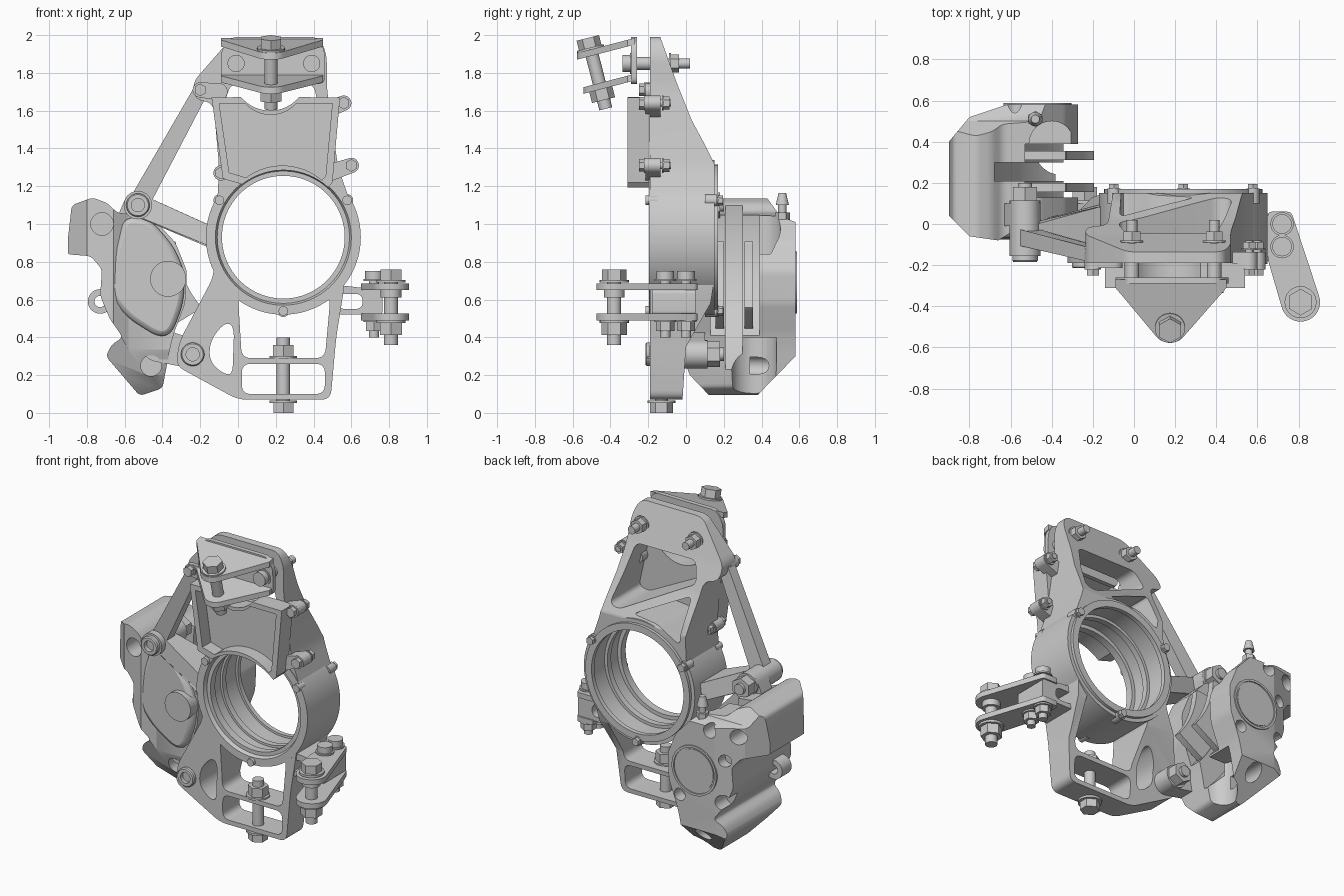
import bpy, bmesh
from math import sin, cos, radians, pi
from mathutils import Vector as V, Matrix

if "Cube" in bpy.data.objects:
    bpy.data.objects.remove(bpy.data.objects["Cube"])

HUB = (0.24, 0.93)


def finish(name, bm):
    bmesh.ops.remove_doubles(bm, verts=bm.verts, dist=1e-5)
    bmesh.ops.recalc_face_normals(bm, faces=bm.faces)
    me = bpy.data.meshes.new(name)
    bm.to_mesh(me)
    bm.free()
    ob = bpy.data.objects.new(name, me)
    bpy.context.collection.objects.link(ob)
    return ob


def arc(cx, cy, r, a0, a1, n=16):
    return [(cx + r * cos(radians(a0 + (a1 - a0) * i / n)),
             cy + r * sin(radians(a0 + (a1 - a0) * i / n))) for i in range(n + 1)]


def fillet(pts, r, n=6):
    out = []
    for i, p in enumerate(pts):
        p, a, b = V(p), V(pts[i - 1]), V(pts[(i + 1) % len(pts)])
        s = p + (a - p).normalized() * min(r, (a - p).length * .48)
        e = p + (b - p).normalized() * min(r, (b - p).length * .48)
        out += [tuple(s * (1 - t) ** 2 + p * 2 * t * (1 - t) + e * t * t)
                for t in [k / n for k in range(n + 1)]]
    return out


def prism(name, pts, t0, t1, axis='y', bevel=0):
    put = {'x': lambda a, b, t: (t, a, b), 'y': lambda a, b, t: (a, t, b),
           'z': lambda a, b, t: (a, b, t)}[axis]
    bm = bmesh.new()
    lo = [bm.verts.new(put(*p, t0)) for p in pts]
    hi = [bm.verts.new(put(*p, t1)) for p in pts]
    bm.faces.new(lo)
    bm.faces.new(hi)
    for i in range(len(pts)):
        bm.faces.new((lo[i - 1], lo[i], hi[i], hi[i - 1]))
    ob = finish(name, bm)
    if bevel:
        m = ob.modifiers.new('edge', 'BEVEL')
        m.width, m.segments, m.angle_limit = bevel, 2, radians(50)
    return ob


def bar(name, a, b, ra, rb, ya, yb, ta, tb):
    """Tapered round-ended strut between two points in the front plane."""
    d = V(b) - V(a)
    ang = V((1, 0)).angle_signed(d) * -180 / pi
    ends = [(p, ya, ta) for p in arc(*a, ra, ang + 90, ang + 270)]
    ends += [(p, yb, tb) for p in arc(*b, rb, ang - 90, ang + 90)]
    ob = prism(name, [e[0] for e in ends], 0, 1)
    n = len(ends)
    for i, v in enumerate(ob.data.vertices):
        _, y, t = ends[i % n]
        v.co.y = y + t * v.co.y
    return ob


def cyl(bm, p, q, r, n=24, r2=None):
    p, q = V(p), V(q)
    m = Matrix.Translation((p + q) / 2) @ (q - p).to_track_quat('Z', 'Y').to_matrix().to_4x4()
    bmesh.ops.create_cone(bm, cap_ends=True, segments=n, radius1=r,
                          radius2=r if r2 is None else r2, depth=(q - p).length, matrix=m)


def rod(name, p, q, r, n=32, r2=None):
    bm = bmesh.new()
    cyl(bm, p, q, r, n, r2)
    return finish(name, bm)


def bolt(name, p, q, r, nut=None, sides=6):
    """Head at p, tip at q; nut is the distance from p to the nut."""
    p, q = V(p), V(q)
    d = (q - p).normalized()
    bm = bmesh.new()
    cyl(bm, p, p + d * r * 1.5, r * 1.75, sides)
    cyl(bm, p + d * r * 1.5, p + d * r * 1.9, r * 2.1)
    cyl(bm, p + d * r, q, r)
    if nut:
        cyl(bm, p + d * (nut - r * .4), p + d * nut, r * 2.1)
        cyl(bm, p + d * nut, p + d * (nut + r * 1.7), r * 1.8, 6)
    return finish(name, bm)


def lathe(name, x, z, prof, n=64):
    """Closed (radius, y) profile spun about a y-parallel axis."""
    bm = bmesh.new()
    rings = [[bm.verts.new((x + r * cos(2 * pi * i / n), y, z + r * sin(2 * pi * i / n)))
              for r, y in prof] for i in range(n)]
    for i in range(n):
        for j in range(len(prof)):
            bm.faces.new((rings[i - 1][j - 1], rings[i - 1][j], rings[i][j], rings[i][j - 1]))
    return finish(name, bm)


def boolean(ob, cutter, op='DIFFERENCE'):
    m = ob.modifiers.new('cut', 'BOOLEAN')
    m.operation, m.object, m.solver = op, cutter, 'EXACT'
    bpy.context.view_layer.objects.active = ob
    bpy.ops.object.modifier_apply(modifier=m.name)
    bpy.data.objects.remove(cutter)


# Upright: front outline trimmed by the side profile, then opened up
upright = prism('upright', fillet([
    (-.03, 1.99), (.43, 1.99), (.47, 1.9), (.47, 1.72), (.53, 1.3), (.6, 1.1), (.56, .65),
    (.52, .4), (.49, .07), (0, .07), (-.33, .25), (-.31, .38), (-.13, .72), (-.1, 1.3),
    (-.13, 1.64), (-.23, 1.66), (-.24, 1.75)], .05), -.19, .2)
boolean(upright, prism('side_trim', [
    (-.19, 0), (-.02, .05), (0, .35), (.13, .58), (.15, .7), (.15, 1.32), (.1, 1.42),
    (.03, 1.55), (-.05, 1.75), (-.14, 2), (-.19, 2)], -1, 1, 'x'), 'INTERSECT')
for pts, r in [
        ([(.02, .29), (.46, .29), (.49, .62), (0, .62)], .05),
        ([(.02, .1), (.46, .1), (.46, .26), (.02, .26)], .05),
        ([(-.03, .18), (-.15, .26), (-.15, .38), (-.07, .48), (-.02, .46)], .07),
        ([(-.04, 1.74), (.4, 1.74), (.48, 1.38), (.41, 1.36), (-.08, 1.61)], .04),
        ([(-.07, 1.54), (-.06, 1.25), (.1, 1.34), (.3, 1.36)], .04)]:
    boolean(upright, prism('window_cut', fillet(pts, r), -.5, .5))
boolean(upright, rod('bore_cut', (.24, -.5, .93), (.24, .5, .93), .385, 64))

# Bearing housing with stepped bore, and its rear retaining ring
lathe('bearing_housing', *HUB, [
    (.41, -.195), (.36, -.195), (.35, -.17), (.325, -.17), (.325, -.12), (.35, -.12), (.35, -.03),
    (.335, -.03), (.335, .01), (.355, .01), (.355, .15), (.41, .15)], 96)
lathe('retaining_ring', *HUB, [(.385, .14), (.34, .14), (.34, .17), (.385, .17)], 96)
for a in (30, 150, 270):
    x, z = HUB[0] + .39 * cos(radians(a)), HUB[1] + .39 * sin(radians(a))
    rod('ring_bolt_boss', (x, .1, z), (x, .165, z), .032)
    bolt('ring_bolt', (x, .195, z), (x, .1, z), .015)
    rod('ring_bolt_tip', (x, -.215, z), (x, -.15, z), .025)

# Struts carrying the brake caliper
bar('upper_strut', (-.2, 1.7), (-.53, 1.1), .04, .055, -.18, -.1, .07, .08)
strut = bar('lower_strut', (-.13, .925), (-.53, 1.1), .055, .06, -.18, -.1, .28, .09)
boolean(strut, rod('bore_cut', (.24, -.5, .93), (.24, .5, .93), .385, 64))

# Duct tray on the front, with a notched top and arched bottom
tray = [(-.14, 1.67)] + arc(.17, 1.8, .2, 220, 320) + [(.54, 1.67), (.5, 1.22)] \
    + arc(*HUB, .355, 48, 128) + [(-.08, 1.24)]
duct = prism('duct_tray', tray, -.31, -.19)
boolean(duct, prism('tray_cut', [(.2 + (x - .2) * .88, 1.45 + (z - 1.45) * .85) for x, z in tray],
                    -.4, -.22))
for x, z, ix, iz in [(-.2, 1.71, -.1, 1.7), (-.09, 1.27, 0, 1.3), (.56, 1.64, .46, 1.6),
                     (.6, 1.31, .48, 1.27)]:
    bar('duct_ear', (ix, iz), (x, z), .045, .04, -.215, -.215, .08, .08)
    bolt('duct_bolt', (x, -.25, z), (x, -.08, z), .019, .13)

# Top clevis: back plate, two sloping triangular lugs and a tilted bolt
prism('clevis_plate', fillet([(-.09, 1.74), (.46, 1.74), (.46, 1.92), (.42, 1.99), (-.04, 1.99),
                              (-.09, 1.92)], .04), -.29, -.26)
for z, tip in ((1.95, -.49), (1.76, -.455)):
    lug = [(-.09, -.27), (-.09, -.31)] + arc(.175, tip, .088, 220, 320) + [(.45, -.31), (.45, -.27)]
    plate = prism('clevis_lug', lug, z, z + .035, 'z')
    for v in plate.data.vertices:
        v.co.z += .26 * (v.co.y + .27)
bolt('clevis_bolt', (.175, -.52, 1.985), (.175, -.425, 1.61), .035, .28)
for x in (-.01, .39):
    rod('clevis_spacer', (x, -.27, 1.85), (x, -.18, 1.85), .035)
    bolt('clevis_stud', (x, -.335, 1.85), (x, .02, 1.85), .026, .255, 24)

# Bottom ball joint bolt
bolt('bottom_bolt', (.24, -.13, 0), (.24, -.13, .4), .035, .3)

# Steering arm: boss, twin plates and bolts
boss = prism('steering_boss', fillet([(.5, .52), (.765, .52), (.765, .65), (.5, .68)], .02),
             -.18, .05)
boolean(boss, prism('slot_cut', fillet([(.53, .55), (.66, .55), (.66, .63), (.53, .63)], .04), -1, 1))
arm = [(.65, -.17), (.65, .06), (.765, .06)] + arc(.81, -.38, .095, 15, -165)
for z in (.49, .65):
    prism('steering_plate', fillet(arm, .02, 3), z, z + .035, 'z')
for y in (0, -.11):
    bolt('steering_small_bolt', (.72, y, .75), (.72, y, .4), .027, .27, 24)
bolt('steering_pivot_bolt', (.81, -.38, .76), (.81, -.38, .36), .037, .285)
for z in (.46, .61):
    rod('pivot_spacer', (.81, -.38, z), (.81, -.38, z + .05), .055)

# Brake caliper: outline trimmed from the top and the side, slotted for the disc
caliper = prism('caliper_body', fillet([
    (-.88, 1.1), (-.77, 1.14), (-.69, 1.11), (-.64, 1.06), (-.46, 1.04), (-.33, .9), (-.27, .75),
    (-.28, .58), (-.34, .42), (-.36, .34), (-.4, .13), (-.52, .09), (-.7, .3), (-.67, .36),
    (-.61, .4), (-.68, .5), (-.73, .62), (-.72, .76), (-.78, .83), (-.91, .84)], .025, 4), -.1, .6)
boolean(caliper, prism('top_trim', [
    (-.9, .4), (-.9, .04), (-.8, -.06), (-.66, -.08), (-.58, -.03), (-.2, -.03), (-.2, .58),
    (-.62, .58), (-.8, .52)], 0, 1.5, 'z'), 'INTERSECT')
boolean(caliper, prism('side_trim', [
    (.02, .2), (.13, .085), (.37, .085), (.58, .3), (.58, 1.01), (.5, 1.04), (.42, 1.15),
    (-.09, 1.15), (-.09, .5)], -2, 2, 'x'), 'INTERSECT')
for r, y0, y1 in [(.935, .21, .3), (.78, .13, .39)]:
    boolean(caliper, rod('disc_cut', (.24, y0, .93), (.24, y1, .93), r, 96))
boolean(caliper, rod('top_scallop', (-.4, .39, .84), (-.4, .39, 1.3), .11))
boolean(caliper, rod('bottom_scallop', (-.36, .36, 0), (-.36, .36, .4), .12))
for x, z, r, y0, y1 in [(-.72, 1, .06, -.3, .08), (-.46, .25, .055, -.3, .14),
                        (-.76, .97, .05, .4, .8), (-.5, .25, .05, .34, .8),
                        (-.58, .98, .045, .46, .8), (-.36, .5, .04, .5, .8),
                        (-.67, .52, .05, .46, .8), (-.68, .8, .04, .5, .8)]:
    boolean(caliper, rod('pocket_cut', (x, y0, z), (x, y1, z), r))
lathe('caliper_rear_cap', -.47, .69, [(.15, .57), (.165, .57), (.165, .588), (.15, .588)])
rod('caliper_rear_disc', (-.47, .57, .69), (-.47, .584, .69), .14, 48)

# Raised front cover of the caliper with its piston housing
prism('caliper_cover', fillet([
    (-.6, 1.04), (-.46, 1.02), (-.34, .88), (-.28, .74), (-.29, .58), (-.35, .42), (-.42, .4),
    (-.58, .5), (-.68, .62), (-.67, .8)], .06), -.075, .02, bevel=.03)
rod('caliper_piston', (-.37, -.11, .71), (-.37, .05, .71), .095, 48)
for y0 in (.155, .31):
    prism('brake_pad', fillet(arc(*HUB, .57, 182, 221, 12) + arc(*HUB, .82, 218, 184, 12), .01, 2),
          y0, y0 + .045)

# Side lug ring and bleed nipple
lathe('caliper_side_lug', -.73, .59, [(.065, .02), (.03, .02), (.03, .12), (.065, .12)], 32)
bm = bmesh.new()
cyl(bm, (-.48, .51, .95), (-.48, .51, 1.06), .04, 6)
cyl(bm, (-.48, .51, 1.06), (-.48, .51, 1.11), .022)
cyl(bm, (-.48, .51, 1.1), (-.48, .51, 1.165), .035, 24, .02)
finish('bleed_nipple', bm)

# Caliper mounting lugs with socket-head bolts and nuts
for x, z, ix, iz, y in [(-.53, 1.1, -.58, .95, -.185), (-.24, .31, -.42, .36, -.215)]:
    bar('caliper_mount_lug', (ix, iz), (x, z), .09, .075, -.01, -.01, .11, .11)
    lathe('mount_bolt_head', x, z, [(.001, y + .035), (.035, y + .035), (.035, y), (.056, y),
                                    (.062, y + .007), (.062, y + .06), (.001, y + .06)], 36)
    rod('mount_washer', (x, y + .03, z), (x, -.01, z), .075)
    bm = bmesh.new()
    cyl(bm, (x, -.14, z), (x, .2, z), .035)
    cyl(bm, (x, .1, z), (x, .115, z), .075)
    cyl(bm, (x, .115, z), (x, .18, z), .068, 6)
    finish('mount_nut', bm)

bpy.ops.object.select_all(action='SELECT')
bpy.context.view_layer.objects.active = upright
bpy.ops.object.shade_smooth_by_angle(angle=radians(30))
